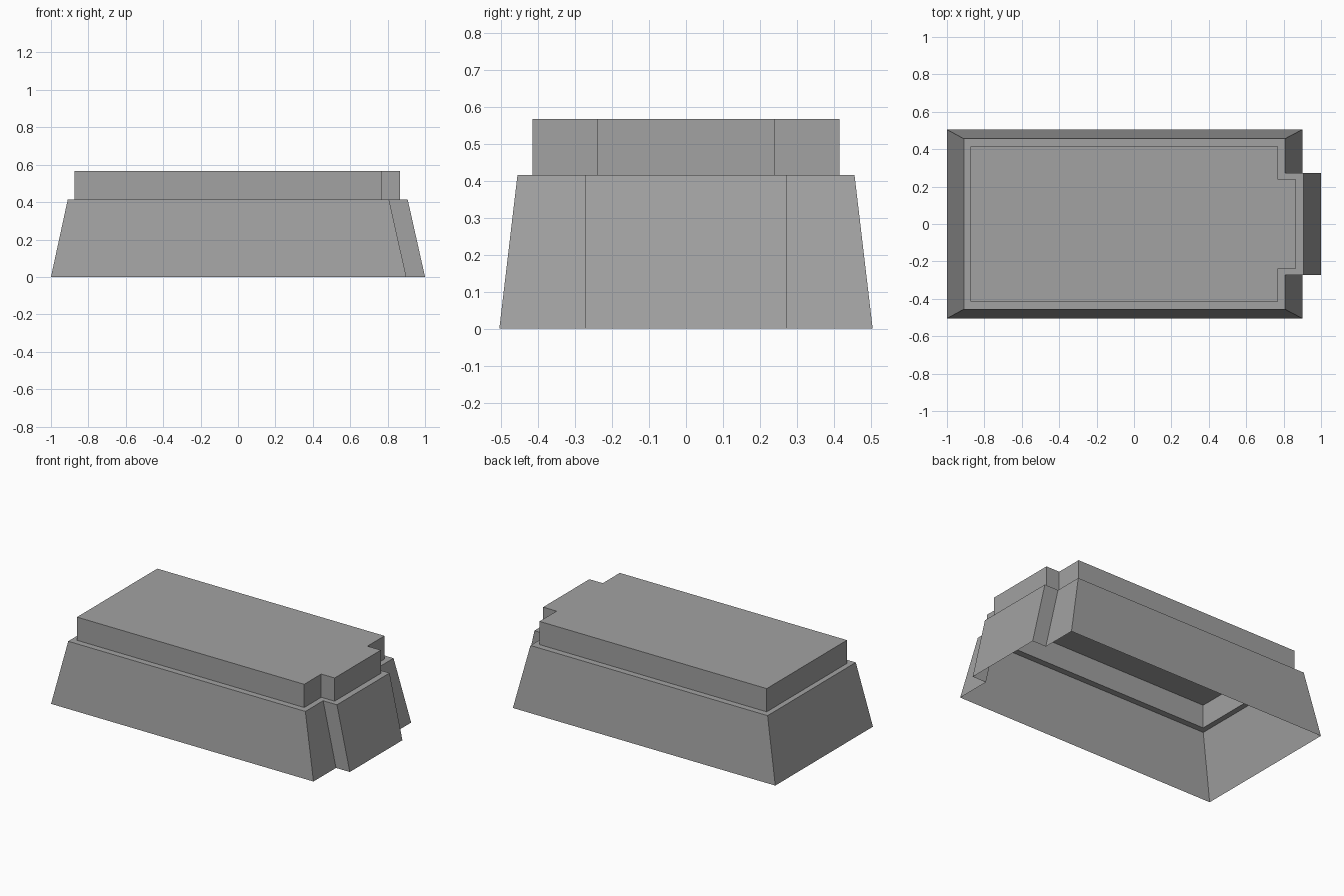
import bpy
import bmesh

cube = bpy.data.objects.get("Cube")
if cube:
    bpy.data.objects.remove(cube, do_unlink=True)

grey = bpy.data.materials.new("mid grey")
grey.use_nodes = True
colour = (0.36, 0.36, 0.36, 1)
grey.diffuse_color = colour
grey.node_tree.nodes["Principled BSDF"].inputs["Base Color"].default_value = colour


def outline(bm, back, shoulder, tab, half_width, tab_half, z):
    """Rectangle with a centred tab on its +x end, counter-clockwise."""
    half = [(tab, tab_half), (shoulder, tab_half), (shoulder, half_width), (back, half_width)]
    points = half + [(x, -y) for x, y in reversed(half)]
    return [bm.verts.new((x, y, z)) for x, y in points]


def bridge(bm, lower, upper):
    for i in range(len(lower)):
        j = (i + 1) % len(lower)
        bm.faces.new((lower[i], lower[j], upper[j], upper[i]))


# Open-bottomed shell: sloping skirt, narrow ledge, upright rim and flat lid
bm = bmesh.new()
rim = (-0.875, 0.77, 0.867, 0.415, 0.239)
rings = [
    outline(bm, -1.0, 0.9, 1.0, 0.505, 0.272, 0),
    outline(bm, -0.91, 0.807, 0.907, 0.456, 0.272, 0.415),
    outline(bm, *rim, 0.415),
    outline(bm, *rim, 0.567),
]
for lower, upper in zip(rings, rings[1:]):
    bridge(bm, lower, upper)
bm.faces.new(rings[-1])

mesh = bpy.data.meshes.new("stepped_cover")
bm.to_mesh(mesh)
bm.free()
mesh.materials.append(grey)
cover = bpy.data.objects.new("stepped_cover", mesh)
bpy.context.collection.objects.link(cover)
